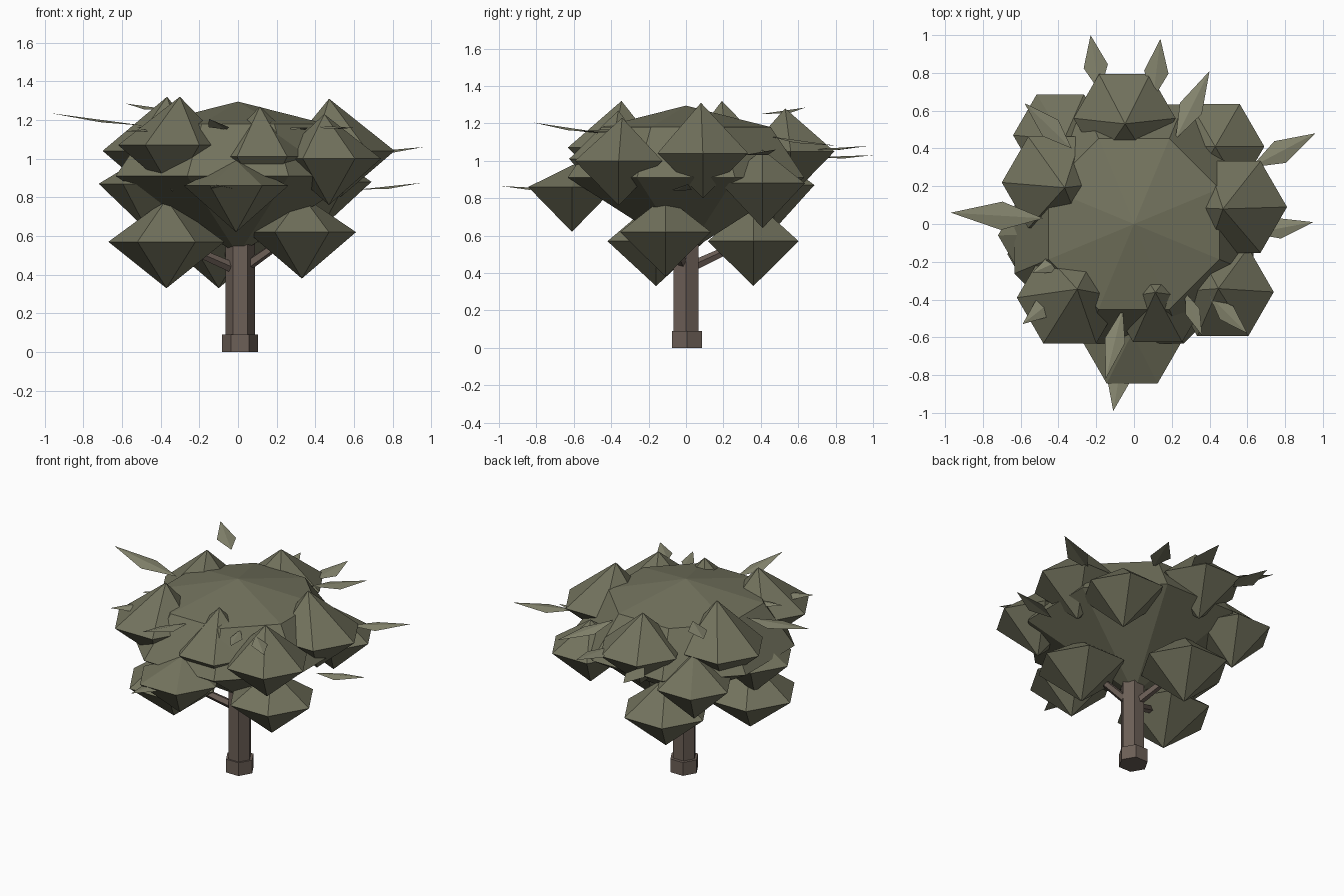
import bpy, bmesh, math
from mathutils import Vector

if "Cube" in bpy.data.objects:
    bpy.data.objects.remove(bpy.data.objects["Cube"])


def material(name, color):
    m = bpy.data.materials.new(name)
    m.diffuse_color = (*color, 1)
    m.use_nodes = True
    m.node_tree.nodes["Principled BSDF"].inputs["Base Color"].default_value = m.diffuse_color
    return m


FOLIAGE = material("foliage", (0.17, 0.17, 0.11))
LEAF = material("leaf", (0.24, 0.24, 0.16))
BARK = material("bark", (0.15, 0.115, 0.095))


def finish(name, bm, mat, closed=True):
    if closed:
        bmesh.ops.recalc_face_normals(bm, faces=bm.faces)
    me = bpy.data.meshes.new(name)
    bm.to_mesh(me)
    bm.free()
    me.materials.append(mat)
    ob = bpy.data.objects.new(name, me)
    bpy.context.collection.objects.link(ob)
    return ob


def lathe(name, top, rings, bottom, sides, mat, center=(0, 0), turn=0.0):
    """Faceted solid: top point, rings of (radius, z), bottom point."""
    bm = bmesh.new()
    loops = [[bm.verts.new((center[0] + r * math.cos(turn + i * math.tau / sides),
                            center[1] + r * math.sin(turn + i * math.tau / sides), z))
              for i in range(sides)] for r, z in rings]
    t, b = bm.verts.new(top), bm.verts.new(bottom)
    for i in range(sides):
        j = (i + 1) % sides
        bm.faces.new((t, loops[0][i], loops[0][j]))
        bm.faces.new((b, loops[-1][j], loops[-1][i]))
        for u, l in zip(loops, loops[1:]):
            bm.faces.new((u[i], l[i], l[j], u[j]))
    return finish(name, bm, mat)


def rod(name, p, q, r1, r2, sides, mat):
    p, q = Vector(p), Vector(q)
    d = q - p
    bm = bmesh.new()
    bmesh.ops.create_cone(bm, cap_ends=True, segments=sides, radius1=r1, radius2=r2, depth=d.length)
    # spin so that a corner faces +x on upright rods
    bmesh.ops.rotate(bm, verts=bm.verts, matrix=Vector((0, 1, 0)).rotation_difference(Vector((1, 0, 0))).to_matrix())
    bmesh.ops.rotate(bm, verts=bm.verts, matrix=Vector((0, 0, 1)).rotation_difference(d).to_matrix())
    bmesh.ops.translate(bm, verts=bm.verts, vec=(p + q) / 2)
    return finish(name, bm, mat)


def leaf(name, base, tip, width):
    """Folded kite with a centre crease."""
    a, t = Vector(base), Vector(tip)
    d = t - a
    side = Vector((-d.y, d.x, 0)).normalized() * width / 2
    mid = a + d * 0.45
    bm = bmesh.new()
    v = [bm.verts.new(c) for c in (a, mid - side - Vector((0, 0, 0.012)), t,
                                   mid + side - Vector((0, 0, 0.012)))]
    bm.faces.new((v[0], v[1], v[2]))
    bm.faces.new((v[0], v[2], v[3]))
    return finish(name, bm, LEAF, closed=False)


# trunk and its foot
rod("trunk", (0.012, 0, 0), (0.012, 0, 0.60), 0.076, 0.076, 6, BARK)
rod("trunk_foot", (0.01, 0.005, 0), (0.01, 0.005, 0.09), 0.093, 0.093, 6, BARK)

# central crown mass
lathe("crown_core", (0, 0, 1.295), [(0.49, 1.18), (0.685, 0.91)], (0, 0, 0.505), 8, FOLIAGE,
      turn=math.pi / 8)

# foliage clusters: x, y, equator z, radius, apex rise, apex inward shift
clusters = [
    (-0.42, 0.22, 1.04, 0.28, 0.28, 0.06),
    (-0.05, 0.56, 1.05, 0.27, 0.23, 0.03),
    (0.53, 0.09, 1.04, 0.28, 0.27, 0.06),
    (0.47, -0.36, 1.00, 0.27, 0.23, 0.03),
    (-0.34, -0.39, 1.07, 0.28, 0.25, 0.06),
    (0.125, -0.40, 1.01, 0.26, 0.26, 0.04),
    (-0.01, -0.61, 0.86, 0.27, 0.13, 0.03),
    (0.43, 0.41, 0.88, 0.26, 0.18, 0.0),
    (-0.39, 0.47, 0.87, 0.25, 0.18, 0.03),
    (-0.47, -0.06, 0.87, 0.25, 0.17, 0.03),
]
low = [
    (-0.37, -0.16, 0.57, 0.30, 0.22, 0),
    (0.33, -0.11, 0.62, 0.28, 0.19, 0),
    (-0.10, 0.36, 0.57, 0.28, 0.22, 0),
]
for n, (x, y, z, r, h, s) in enumerate(clusters + low):
    c = Vector((x, y, 0))
    a = c - c.normalized() * s
    lathe(f"foliage_cluster_{n + 1}", (a.x, a.y, z + h), [(r, z)], (x, y, z - 0.24),
          6, FOLIAGE, (x, y))

# branches reaching the low clusters
for n, (x, y, z, *_) in enumerate(low):
    rod(f"branch_{n + 1}", (0.01, 0, 0.42), (x * 0.9, y * 0.9, z), 0.03, 0.02, 5, BARK)

# loose leaves: base, tip, width
leaves = [
    ((-0.48, 0.03, 1.17), (-0.97, 0.06, 1.235), 0.15),
    ((-0.18, 0.70, 1.02), (-0.23, 1.00, 1.03), 0.13),
    ((0.10, 0.66, 1.06), (0.14, 0.98, 1.08), 0.13),
    ((0.22, 0.45, 1.13), (0.40, 0.81, 1.08), 0.13),
    ((0.62, 0.30, 1.03), (0.96, 0.48, 1.06), 0.13),
    ((0.62, -0.05, 0.84), (0.95, 0.01, 0.875), 0.11),
    ((0.40, -0.38, 1.17), (0.60, -0.58, 1.16), 0.10),
    ((-0.06, -0.70, 0.85), (-0.11, -0.99, 0.865), 0.12),
    ((-0.06, -0.45, 1.15), (-0.15, -0.82, 1.205), 0.11),
    ((-0.40, -0.38, 1.16), (-0.59, -0.53, 1.14), 0.11),
    ((-0.36, -0.18, 1.18), (-0.54, -0.26, 1.16), 0.09),
    ((-0.33, 0.40, 1.25), (-0.58, 0.64, 1.285), 0.12),
    ((0.27, -0.36, 1.16), (0.36, -0.59, 1.16), 0.08),
]
for n, (b, t, w) in enumerate(leaves):
    leaf(f"leaf_{n + 1}", b, t, w)
